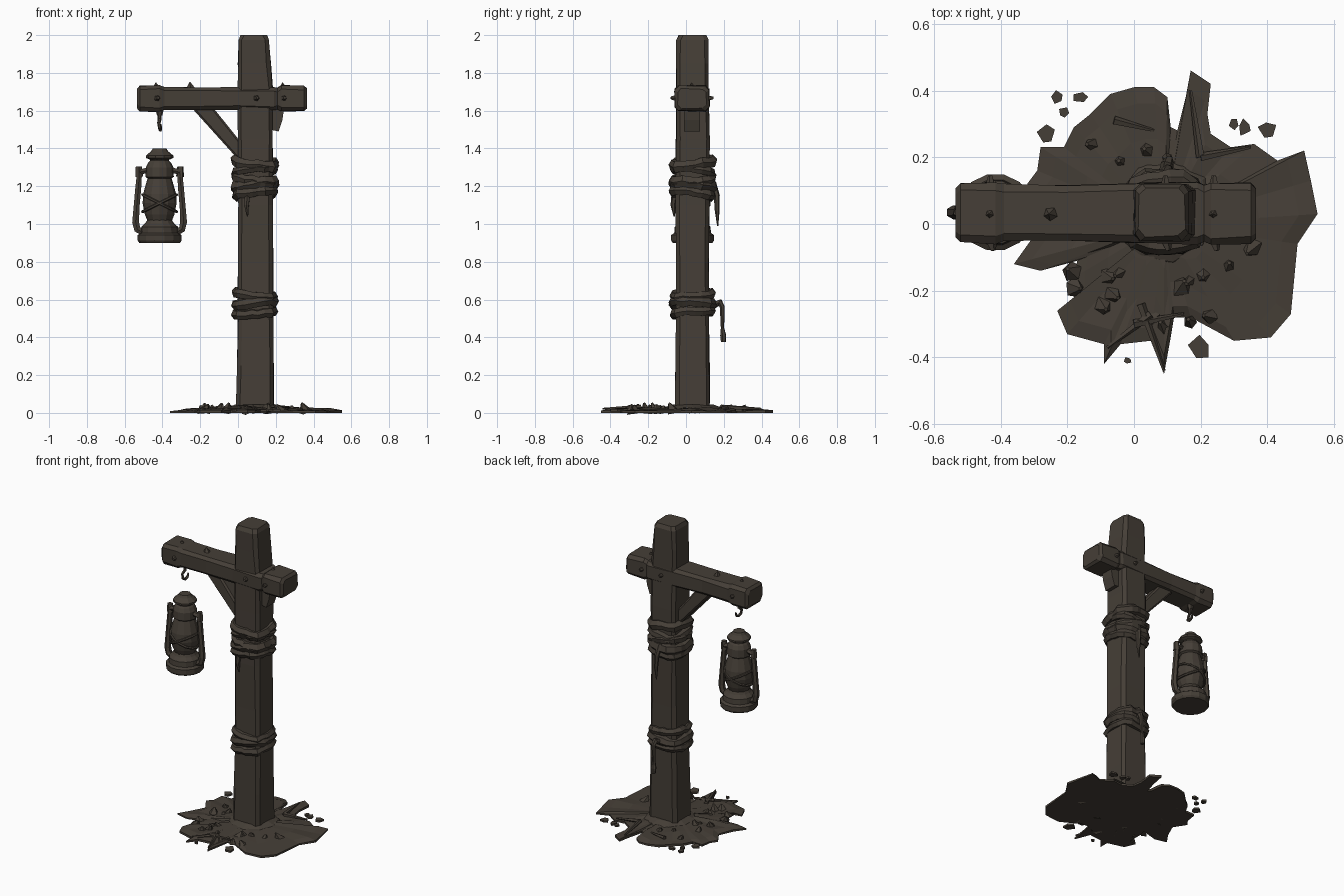
import bpy, bmesh, math, random
from mathutils import Vector

random.seed(4)
mat = bpy.data.materials.new("weathered dark brown")
mat.diffuse_color = (0.060, 0.049, 0.038, 1)
PX, PY = 0.09, 0.035      # post axis
LX, LY = -0.415, 0.035    # lantern axis


def jit(a):
    return random.uniform(-a, a)


def finish(name, bm):
    bmesh.ops.recalc_face_normals(bm, faces=bm.faces)
    me = bpy.data.meshes.new(name)
    bm.to_mesh(me)
    bm.free()
    me.materials.append(mat)
    ob = bpy.data.objects.new(name, me)
    bpy.context.collection.objects.link(ob)
    return ob


def loft(name, rings):
    """Skin a list of equal-length point rings and cap both ends."""
    bm = bmesh.new()
    vs = [[bm.verts.new(p) for p in r] for r in rings]
    n = len(vs[0])
    for a, b in zip(vs, vs[1:]):
        for i in range(n):
            j = (i + 1) % n
            bm.faces.new((a[i], a[j], b[j], b[i]))
    bm.faces.new(vs[0])
    bm.faces.new(vs[-1])
    return finish(name, bm)


def timber(name, axis, sections, c=0.02, rough=0.003):
    """Hewn timber: chamfered rectangles (t, a0, a1, b0, b1) along an axis."""
    rings = []
    for t, a0, a1, b0, b1 in sections:
        pts = [(a0 + c, b0), (a1 - c, b0), (a1, b0 + c), (a1, b1 - c),
               (a1 - c, b1), (a0 + c, b1), (a0, b1 - c), (a0, b0 + c)]
        pts = [(a + jit(rough), b + jit(rough)) for a, b in pts]
        rings.append([(a, b, t) if axis == 'z' else (t, a, b) for a, b in pts])
    return loft(name, rings)


def tube(name, pts, r, radii=None, closed=False, res=1):
    """Faceted tube along a path."""
    cu = bpy.data.curves.new(name, 'CURVE')
    cu.dimensions = '3D'
    cu.bevel_depth = r
    cu.bevel_resolution = res
    cu.use_fill_caps = True
    sp = cu.splines.new('POLY')
    sp.points.add(len(pts) - 1)
    for i, p in enumerate(pts):
        sp.points[i].co = (*p, 1)
        sp.points[i].radius = radii[i] if radii else 1
    sp.use_cyclic_u = closed
    sp.use_smooth = False
    cu.materials.append(mat)
    ob = bpy.data.objects.new(name, cu)
    bpy.context.collection.objects.link(ob)
    bpy.ops.object.select_all(action='DESELECT')
    ob.select_set(True)
    bpy.context.view_layer.objects.active = ob
    bpy.ops.object.convert(target='MESH')
    return ob


def lathe(name, profile, cx, cy, n=12):
    return loft(name, [[(cx + r * math.cos(2 * math.pi * i / n), cy + r * math.sin(2 * math.pi * i / n), z)
                        for i in range(n)] for r, z in profile])


def cone(name, base, tip, r, r2=0.002, n=5):
    """Spike or peg between two points."""
    b, t = Vector(base), Vector(tip)
    q = (t - b).to_track_quat('Z', 'Y')
    return loft(name, [[p + q @ Vector((k * math.cos(2 * math.pi * i / n), k * math.sin(2 * math.pi * i / n), 0))
                        for i in range(n)] for p, k in ((b, r), (t, r2))])


# Post
timber("post", 'z', [
    (0.0, -0.01, 0.19, -0.055, 0.127), (0.25, -0.005, 0.188, -0.055, 0.125),
    (0.5, 0.0, 0.185, -0.052, 0.122), (0.8, 0.0, 0.185, -0.052, 0.122),
    (1.1, 0.0, 0.184, -0.055, 0.124), (1.45, 0.0, 0.183, -0.053, 0.128),
    (1.72, 0.0, 0.182, -0.05, 0.122), (1.85, 0.0, 0.172, -0.052, 0.12),
    (1.975, 0.002, 0.165, -0.05, 0.12), (2.0, 0.014, 0.152, -0.037, 0.107)])

# Cross beam with heavier ends
timber("cross_beam", 'x', [
    (-0.535, -0.04, 0.105, 1.615, 1.715), (-0.52, -0.055, 0.12, 1.598, 1.732),
    (-0.415, -0.058, 0.122, 1.596, 1.735), (-0.39, -0.05, 0.118, 1.605, 1.725),
    (-0.2, -0.05, 0.117, 1.606, 1.724), (0.0, -0.056, 0.122, 1.604, 1.724),
    (0.19, -0.06, 0.125, 1.602, 1.725), (0.21, -0.05, 0.117, 1.606, 1.722),
    (0.23, -0.062, 0.122, 1.596, 1.733), (0.35, -0.06, 0.122, 1.598, 1.73),
    (0.365, -0.045, 0.107, 1.613, 1.715)])

# Diagonal brace and wedge
brace = loft("brace", [[(x, y, z) for x, z in ((-0.25, 1.62), (-0.135, 1.62), (0.03, 1.415), (0.03, 1.31))]
                       for y in (-0.012, 0.08)])
bev = brace.modifiers.new("bevel", 'BEVEL')
bev.width, bev.segments = 0.01, 1
loft("wedge", [[(x, y, z) for x, z in ((0.17, 1.62), (0.245, 1.62), (0.235, 1.55), (0.215, 1.49), (0.17, 1.5))]
               for y in (-0.01, 0.075)])

# Nails on the beam: front, back and top
for x in (-0.43, 0.095, 0.24):
    cone("nail_front", (x, -0.04, 1.665), (x + 0.008, -0.08, 1.668), 0.022, 0.008)
    cone("nail_back", (x, 0.1, 1.665), (x, 0.145, 1.668), 0.02, 0.007)
for x, h in ((-0.43, 1.748), (-0.25, 1.752), (0.24, 1.748)):
    cone("nail_top", (x, 0.03, 1.71), (x - 0.005, 0.03, h), 0.03)


# Rope wraps around the post
def wrap(name, z, tx, ty, r, half=0.095):
    pts, rad = [], []
    for i in range(20):
        a = 2 * math.pi * (i + 0.5) / 20
        c, s = math.cos(a), math.sin(a)
        k = half / (abs(c) ** 4 + abs(s) ** 4) ** 0.25 + jit(0.004)
        pts.append((PX + k * c, PY + k * s, z + tx * c + ty * s + jit(0.005)))
        rad.append(1 + jit(0.12))
    tube(name, pts, r, rad, True)


for z, tx, ty, r in ((1.325, -0.012, 0.012, 0.031), (1.28, 0.012, -0.018, 0.026), (1.235, -0.02, 0.01, 0.03),
                     (1.205, 0.015, -0.01, 0.034), (1.16, 0.012, -0.012, 0.028)):
    wrap("upper_rope", z, tx, ty, r)
for z, tx, ty, r in ((0.625, -0.01, 0.005, 0.026), (0.58, 0.012, -0.006, 0.031), (0.53, 0.008, 0.008, 0.026)):
    wrap("lower_rope", z, tx, ty, r)

# Loose rope ends
tube("upper_rope_tail", [(0.09, 0.14, 1.22), (0.1, 0.163, 1.15), (0.105, 0.165, 1.07), (0.1, 0.168, 0.99)],
     0.016, [1.2, 1, 0.8, 0.2])
tube("lower_rope_tail", [(0.09, 0.13, 0.56), (0.1, 0.18, 0.585), (0.105, 0.192, 0.56), (0.1, 0.193, 0.45),
                         (0.1, 0.197, 0.41), (0.1, 0.198, 0.375)], 0.015, [1.4, 1.3, 0.9, 0.6, 1.1, 0.9])
tube("front_rope_tail", [(0.05, -0.06, 1.16), (0.045, -0.068, 1.1), (0.05, -0.062, 1.04)], 0.014, [1.2, 1, 0.3])

# Hook under the beam
tube("hook", [(LX, LY, 1.61), (LX, LY, 1.555), (LX - 0.004, LY - 0.022, 1.535), (LX, LY - 0.024, 1.51),
              (LX + 0.004, LY - 0.005, 1.497), (LX + 0.006, LY + 0.018, 1.505), (LX + 0.006, LY + 0.026, 1.528)],
     0.009, [1.3, 1.2, 1, 1, 1, 0.9, 0.5])
cone("hook_plate", (LX, LY, 1.605), (LX, LY, 1.575), 0.022, 0.014, 6)

# Lantern body, globe and chimney
lathe("lantern_base", [(0.108, 0.9), (0.116, 0.912), (0.116, 0.942), (0.1, 0.952), (0.097, 0.985),
                       (0.075, 1.005), (0.06, 1.03)], LX, LY, 14)
lathe("lantern_globe", [(0.062, 1.01), (0.078, 1.05), (0.09, 1.11), (0.087, 1.16), (0.07, 1.22),
                        (0.058, 1.26)], LX, LY)
lathe("lantern_chimney", [(0.055, 1.235), (0.075, 1.25), (0.073, 1.3), (0.06, 1.325), (0.05, 1.335),
                          (0.05, 1.35)], LX, LY)
lathe("lantern_cap", [(0.05, 1.34), (0.073, 1.35), (0.073, 1.362), (0.045, 1.385), (0.036, 1.4)], LX, LY, 10)

# Lantern side tubes and globe guard wires, mirrored
for s in (-1, 1):
    tube("lantern_side_tube", [(LX + s * x, LY, z) for x, z in
                               ((0.085, 0.955), (0.118, 0.972), (0.127, 1.01), (0.122, 1.09), (0.113, 1.19),
                                (0.106, 1.275), (0.06, 1.285))], 0.019, [1.1, 1.1, 1.1, 0.95, 0.95, 1, 0.9])
    cone("lantern_ear", (LX + s * 0.108, LY, 1.25), (LX + s * 0.11, LY, 1.305), 0.022, 0.017)
    tube("lantern_guard_wire", [(LX + 0.09 * math.cos(a), LY + 0.09 * math.sin(a), 1.11 + s * 0.045 * math.cos(a))
                                for a in (2 * math.pi * i / 14 for i in range(14))], 0.008, None, True)

# Muddy ground patch with ragged rim
rim = [(0.55, 0.03), (0.53, 0.13), (0.51, 0.22), (0.43, 0.19), (0.36, 0.24), (0.29, 0.23), (0.23, 0.27),
       (0.22, 0.33), (0.23, 0.42), (0.17, 0.46), (0.155, 0.38), (0.13, 0.28), (0.11, 0.29), (0.10, 0.38),
       (0.06, 0.41), (0.0, 0.41), (-0.07, 0.39), (-0.13, 0.33), (-0.18, 0.29), (-0.21, 0.23), (-0.28, 0.23),
       (-0.29, 0.16), (-0.32, 0.12), (-0.27, 0.04), (-0.31, -0.05), (-0.36, -0.12), (-0.28, -0.14),
       (-0.17, -0.11), (-0.18, -0.16), (-0.18, -0.25), (-0.23, -0.26), (-0.2, -0.33), (-0.09, -0.36),
       (-0.09, -0.42), (-0.04, -0.36), (0.05, -0.35), (0.09, -0.45), (0.11, -0.34), (0.12, -0.28),
       (0.17, -0.28), (0.3, -0.35), (0.41, -0.34), (0.47, -0.27), (0.49, -0.06)]
cx, cy = 0.09, 0.0
rings = [[(x, y, 0) for x, y in rim]]
for k, z, j in ((1.0, 0.012, 0.004), (0.88, 0.02, 0.008), (0.62, 0.022, 0.008), (0.3, 0.03, 0.005)):
    rings.append([(cx + (x - cx) * k, cy + (y - cy) * k, z + jit(j)) for x, y in rim])
loft("ground_patch", rings)

# Loose flakes around the rim
for x, y, s in ((-0.23, 0.38, 0.022), (-0.16, 0.38, 0.025), (-0.21, 0.335, 0.02), (-0.26, 0.27, 0.028),
                (0.4, 0.285, 0.03), (0.33, 0.29, 0.025), (0.2, -0.37, 0.035), (0.3, 0.3, 0.02), (-0.02, -0.41, 0.012)):
    a0 = random.random() * 3
    pts = [(x + s * random.uniform(0.6, 1.2) * math.cos(a0 + i * 1.257),
            y + s * random.uniform(0.6, 1.2) * math.sin(a0 + i * 1.257)) for i in range(5)]
    loft("mud_flake", [[(px, py, z) for px, py in pts] for z in (0.008, 0.02)])

# Raised clods and twigs lying on the patch
for i in range(22):
    a, d = random.random() * 2 * math.pi, random.uniform(0.17, 0.33)
    x, y = cx + d * math.cos(a), cy + d * math.sin(a)
    cone("clod", (x, y, 0.008), (x + jit(0.02), y + jit(0.02), random.uniform(0.032, 0.052)),
         random.uniform(0.02, 0.04), 0.006)
for a, b in (((0.02, -0.24), (0.09, -0.44)), ((0.05, -0.27), (-0.08, -0.37)), ((0.0, -0.3), (0.15, -0.27)),
             ((0.2, 0.2), (0.17, 0.4)), ((0.2, 0.2), (0.35, 0.23)), ((-0.06, 0.31), (0.06, 0.28))):
    cone("twig", (*a, 0.03), (*b, 0.022), 0.014, 0.005)
# Low root mound where the post enters the ground
lathe("post_mound", [(0.17, 0.01), (0.15, 0.03), (0.11, 0.045)], PX, PY, 9)
